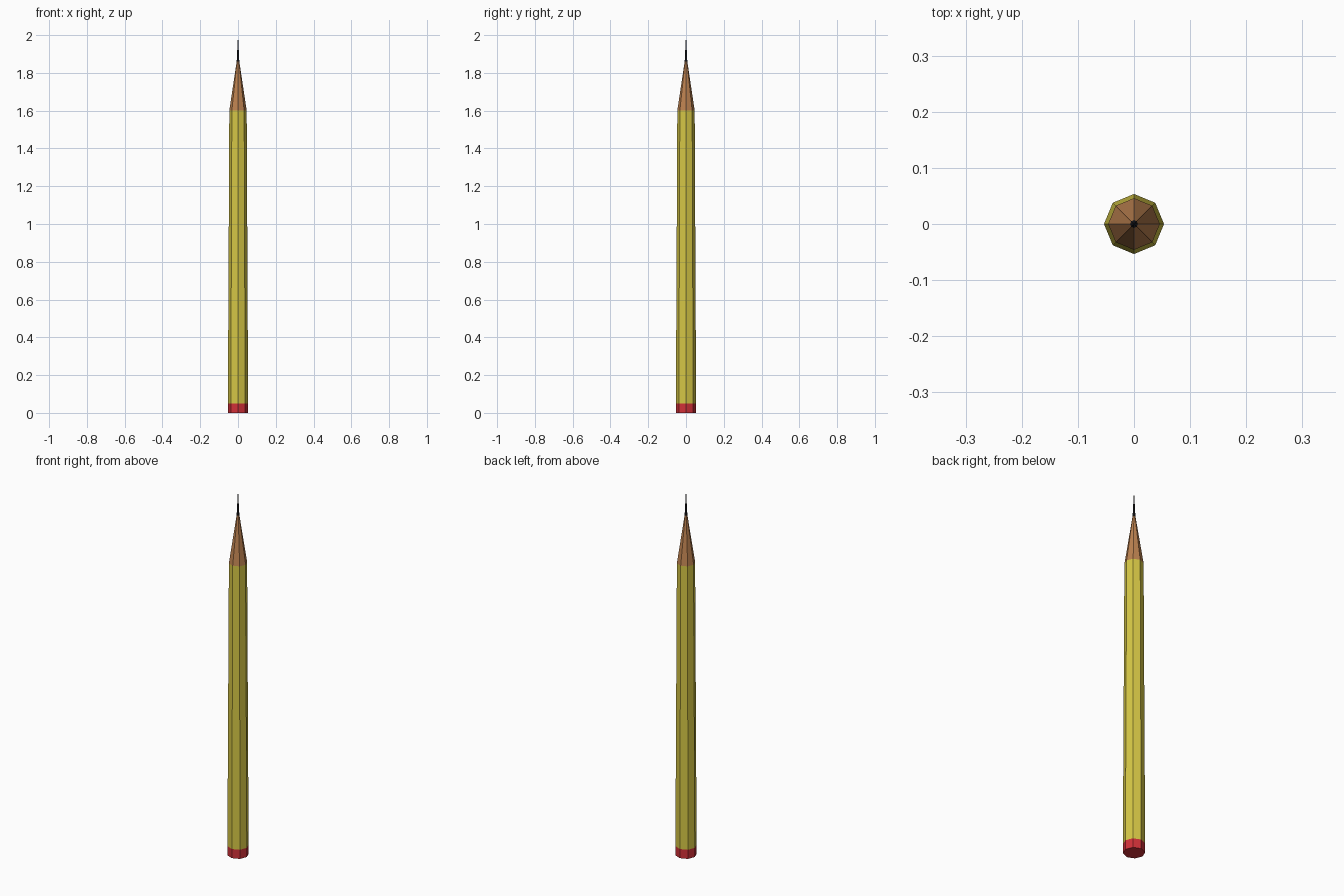
import bpy, bmesh
from math import cos, sin, pi

if "Cube" in bpy.data.objects:
    bpy.data.objects.remove(bpy.data.objects["Cube"])

SIDES = 8


def material(name, rgb):
    mat = bpy.data.materials.new(name)
    mat.diffuse_color = (*rgb, 1)
    mat.use_nodes = True
    mat.node_tree.nodes["Principled BSDF"].inputs["Base Color"].default_value = mat.diffuse_color
    return mat


def section(name, z0, r0, z1, r1, mat, cap_bottom=False):
    """Eight-sided tapered section; r1 = 0 closes to a point."""
    bm = bmesh.new()

    def ring(z, r):
        return [bm.verts.new((r * cos(2 * pi * i / SIDES), r * sin(2 * pi * i / SIDES), z))
                for i in range(SIDES)]

    low = ring(z0, r0)
    high = ring(z1, r1) if r1 else [bm.verts.new((0, 0, z1))]
    for i in range(SIDES):
        j = (i + 1) % SIDES
        if r1:
            bm.faces.new((low[i], low[j], high[j], high[i]))
        else:
            bm.faces.new((low[i], low[j], high[0]))
    if cap_bottom:
        bm.faces.new(low[::-1])
    mesh = bpy.data.meshes.new(name)
    bm.to_mesh(mesh)
    bm.free()
    mesh.materials.append(mat)
    obj = bpy.data.objects.new(name, mesh)
    bpy.context.collection.objects.link(obj)
    return obj


# Eraser end, painted shaft, sharpened wood and lead point
section("eraser", 0.0, 0.0535, 0.05, 0.0535, material("red", (0.64, 0.03, 0.04)), True)
section("shaft", 0.05, 0.0535, 1.6, 0.046, material("yellow", (0.67, 0.57, 0.06)))
section("sharpened_wood", 1.6, 0.046, 1.86, 0.007, material("wood", (0.5, 0.22, 0.08)))
section("lead", 1.86, 0.007, 2.0, 0.0, material("graphite", (0.015, 0.015, 0.018)))
